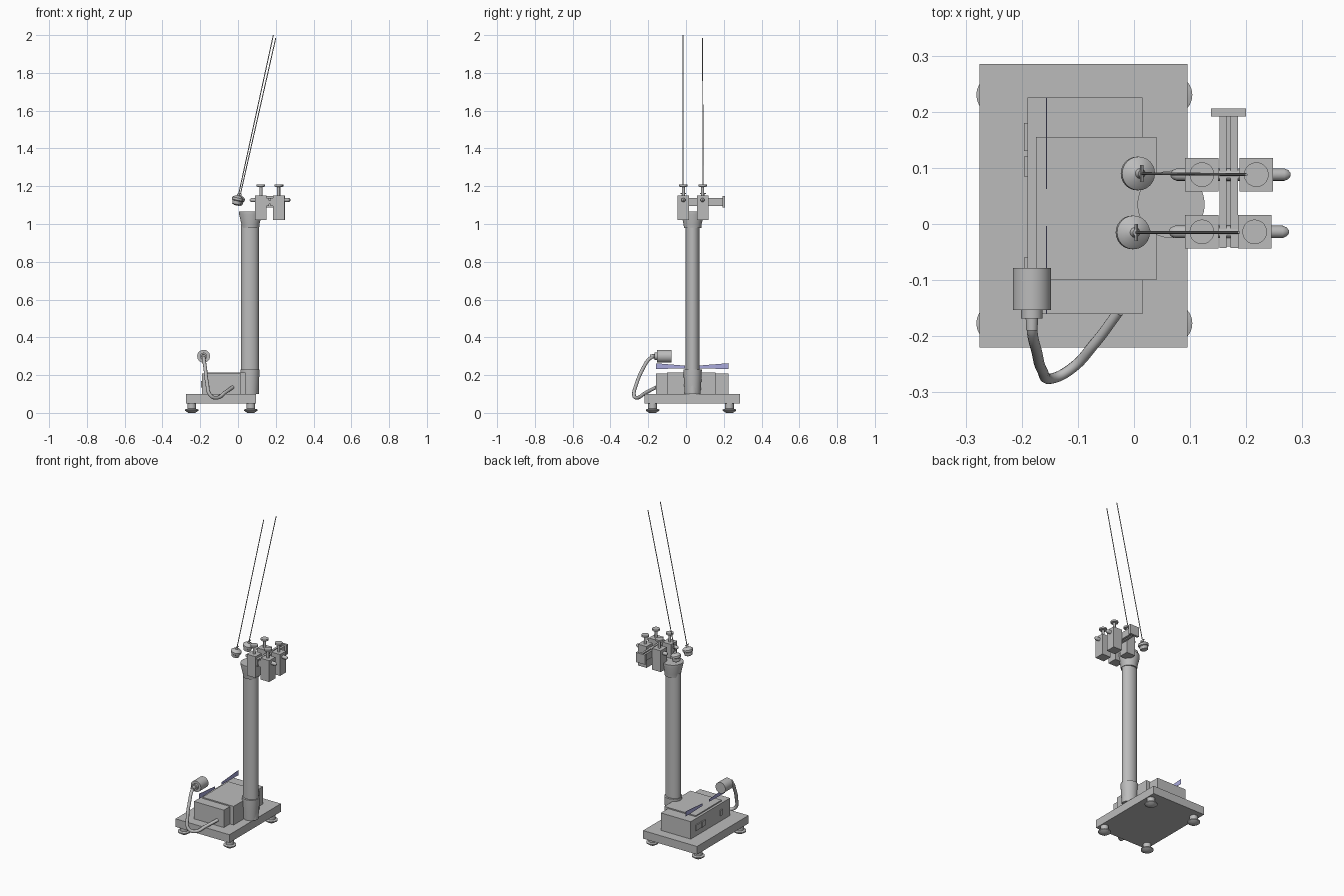
import bpy, bmesh, math
from mathutils import Vector, Matrix

cube = bpy.data.objects.get("Cube")
if cube:
    bpy.data.objects.remove(cube, do_unlink=True)


def material(name, rgb):
    m = bpy.data.materials.new(name)
    m.use_nodes = True
    m.diffuse_color = (*rgb, 1)
    m.node_tree.nodes["Principled BSDF"].inputs["Base Color"].default_value = (*rgb, 1)
    return m


GREY = material("grey", (0.5, 0.5, 0.5))
BLUE = material("pale blue", (0.4, 0.4, 0.72))


def finish(name, bm, mat=GREY, smooth=False):
    bmesh.ops.recalc_face_normals(bm, faces=bm.faces[:])
    me = bpy.data.meshes.new(name)
    bm.to_mesh(me)
    bm.free()
    me.materials.append(mat)
    ob = bpy.data.objects.new(name, me)
    bpy.context.collection.objects.link(ob)
    if smooth:
        bpy.ops.object.select_all(action='DESELECT')
        ob.select_set(True)
        bpy.context.view_layer.objects.active = ob
        bpy.ops.object.shade_smooth_by_angle(angle=math.radians(35))
    return ob


def box(name, x, y, z):
    """Box from (min, max) pairs."""
    bm = bmesh.new()
    bmesh.ops.create_cube(bm, size=1)
    for v in bm.verts:
        v.co = [(a + b) / 2 + c * (b - a) for c, (a, b) in zip(v.co, (x, y, z))]
    return finish(name, bm)


def lathe(name, origin, axis, profile, squash=1.0, sides=24):
    """Solid of revolution; profile holds (radius, distance along axis)."""
    bm = bmesh.new()
    rings = []
    for r, h in profile:
        rings.append([bm.verts.new((r * math.cos(t), r * squash * math.sin(t), h))
                      for t in (2 * math.pi * i / sides for i in range(sides))])
    for low, high in zip(rings, rings[1:]):
        for i in range(sides):
            j = (i + 1) % sides
            bm.faces.new((low[i], low[j], high[j], high[i]))
    bm.faces.new(rings[0])
    bm.faces.new(rings[-1])
    axis = Vector(axis).normalized()
    turn = Matrix() if axis.z > 0.999 else axis.to_track_quat('Z', 'Y').to_matrix().to_4x4()
    bm.transform(Matrix.Translation(origin) @ turn)
    return finish(name, bm, smooth=True)


def rod(name, a, b, r, sides=16):
    d = Vector(b) - Vector(a)
    return lathe(name, a, d, [(r, 0), (r, d.length)], sides=sides)


# Base plate and levelling feet
box("base_plate", (-0.275, 0.095), (-0.22, 0.285), (0.05, 0.10))
for fx in (-0.245, 0.068):
    for fy in (-0.177, 0.23):
        lathe("levelling_foot", (fx, fy, 0), (0, 0, 1),
              [(0.018, 0), (0.036, 0.012), (0.036, 0.018), (0.023, 0.022), (0.023, 0.05)])

# Control housing
box("housing", (-0.19, 0.015), (-0.16, 0.225), (0.10, 0.208))
box("housing_core", (-0.175, 0.04), (-0.10, 0.155), (0.10, 0.215))
for lo, hi in ((0.13, 0.18), (0.085, 0.12), (-0.08, -0.06)):
    box("side_switch", (-0.196, -0.188), (lo, hi), (0.135, 0.17))

# Pale blue tapered plates above the housing
for outer, inner in ((-0.16, -0.004), (0.225, 0.062)):
    bm = bmesh.new()
    outline = [(outer, 0.232), (inner, 0.236), (inner, 0.250), (outer, 0.263)]
    face = bm.faces.new([bm.verts.new((-0.157, y, z)) for y, z in outline])
    out = bmesh.ops.extrude_face_region(bm, geom=[face])
    for v in out["geom"]:
        if isinstance(v, bmesh.types.BMVert):
            v.co.x += 0.002
    finish("blue_plate", bm, BLUE)

# Column with flared collars
CX, CY = 0.063, 0.035
lathe("column", (CX, CY, 0), (0, 0, 1), [(0.047, 0.10), (0.047, 1.0)], 0.78, 32)
lathe("lower_collar", (CX, CY, 0), (0, 0, 1),
      [(0.044, 0.10), (0.048, 0.16), (0.051, 0.22), (0.051, 0.23)], 0.95, 32)
lathe("upper_collar", (CX + 0.003, CY, 0), (0, 0, 1),
      [(0.046, 0.98), (0.048, 1.0), (0.06, 1.05), (0.06, 1.065)], 1.0, 32)

# Clamp blocks on two horizontal rods
for y, shift in ((-0.014, 0.0), (0.088, 0.003)):
    lathe("clamp_rod", (0.062 + shift, y, 1.127), (1, 0, 0),
          [(0.003, 0), (0.008, 0.004), (0.011, 0.011), (0.011, 0.203),
           (0.008, 0.21), (0.003, 0.214)], sides=16)
    for x in (0.121, 0.215 + shift):
        box("clamp_block", (x - 0.03, x + 0.03), (y - 0.03, y + 0.03), (1.02, 1.152))
        lathe("clamp_screw", (x, y, 1.15), (0, 0, 1),
              [(0.008, 0), (0.008, 0.046), (0.022, 0.048), (0.022, 0.058)], sides=20)

# Cross rails joining the clamps, with an end plate
for x in (0.152, 0.172):
    box("cross_rail", (x, x + 0.013), (-0.043, 0.194), (1.095, 1.137))
box("rail_web", (0.16, 0.177), (-0.04, 0.194), (1.107, 1.125))
box("rail_end_plate", (0.137, 0.2), (0.192, 0.206), (1.087, 1.147))

# Hanging bobs on slanted threads
for x, y, tip in ((-0.003, -0.015, (0.187, -0.015, 2.0)), (0.006, 0.09, (0.2, 0.088, 1.985))):
    start = Vector((x, y, 1.128))
    direction = (Vector(tip) - start).normalized()
    lathe("bob", start, direction,
          [(0.012, -0.03), (0.023, -0.024), (0.025, -0.006), (0.030, -0.002), (0.030, 0.010),
           (0.022, 0.017), (0.009, 0.023), (0.006, 0.034)])
    top = start + direction * 0.034
    rod("bob_crossbar", top - Vector((0, 0.015, 0)), top + Vector((0, 0.015, 0)), 0.003, 8)
    rod("thread", top, tip, 0.0025, 8)

# Plug with its cable
lathe("plug", (-0.182, -0.078, 0.30), (0, -1, 0),
      [(0.034, 0), (0.034, 0.075), (0.019, 0.0751), (0.019, 0.09),
       (0.011, 0.0901), (0.010, 0.112)], sides=32)
path = [(-0.182, -0.175, 0.298), (-0.181, -0.195, 0.285), (-0.174, -0.225, 0.24),
        (-0.164, -0.26, 0.16), (-0.145, -0.275, 0.092), (-0.112, -0.258, 0.08),
        (-0.07, -0.213, 0.107), (-0.028, -0.157, 0.136)]
curve = bpy.data.curves.new("cable", 'CURVE')
curve.dimensions = '3D'
curve.bevel_depth = 0.0095
curve.bevel_resolution = 3
curve.use_fill_caps = True
spline = curve.splines.new('BEZIER')
spline.bezier_points.add(len(path) - 1)
for p, co in zip(spline.bezier_points, path):
    p.co = co
    p.handle_left_type = p.handle_right_type = 'AUTO'
curve.materials.append(GREY)
bpy.context.collection.objects.link(bpy.data.objects.new("cable", curve))
